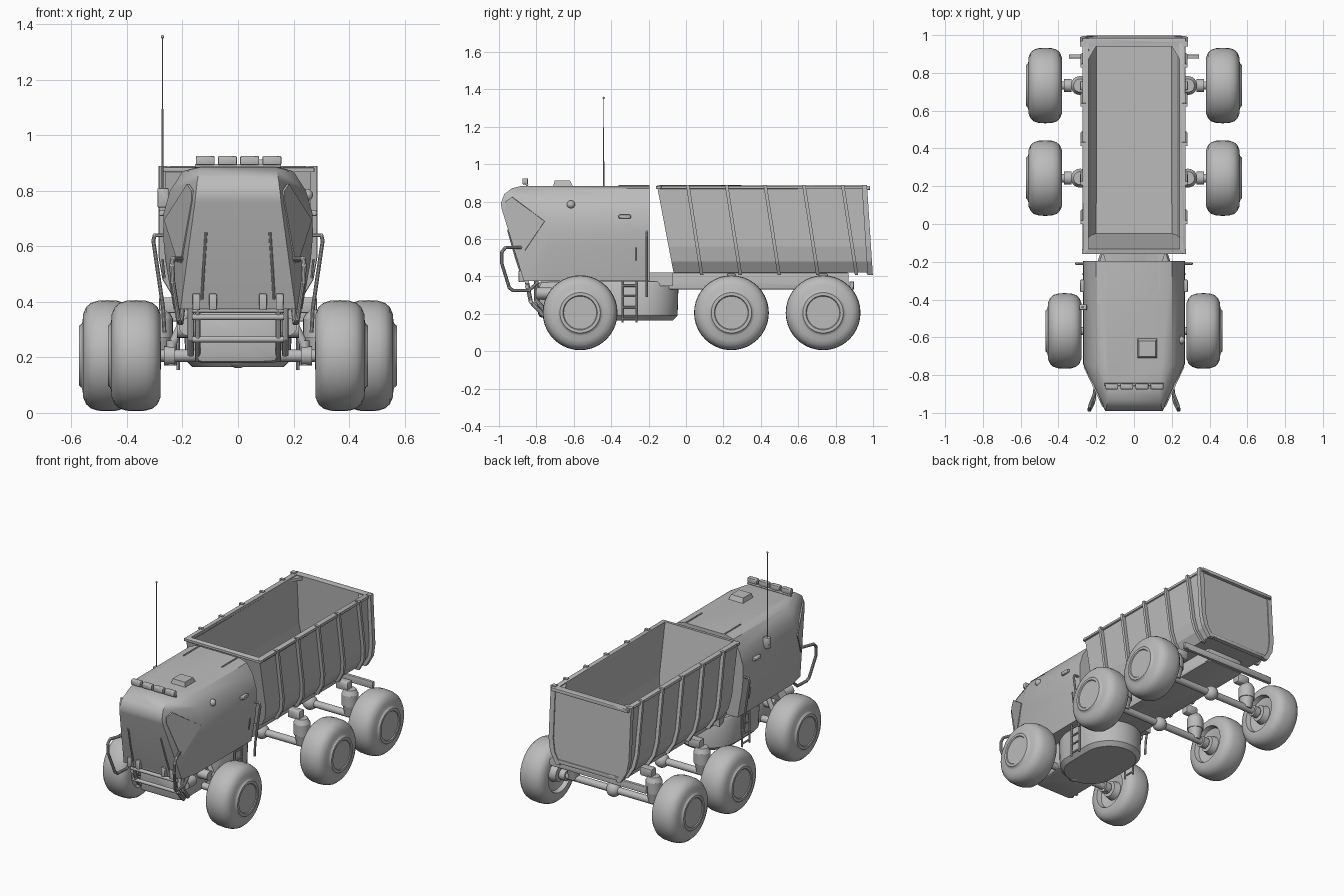
import bpy, bmesh, math
from mathutils import Vector

cube = bpy.data.objects.get("Cube")
if cube:
    bpy.data.objects.remove(cube)

grey = bpy.data.materials.new("body_grey")
grey.use_nodes = True
grey.diffuse_color = (0.5, 0.5, 0.5, 1)
grey.node_tree.nodes["Principled BSDF"].inputs["Base Color"].default_value = (0.5, 0.5, 0.5, 1)


def finish(name, bm, smooth=True):
    bmesh.ops.remove_doubles(bm, verts=bm.verts, dist=0.0002)
    bmesh.ops.recalc_face_normals(bm, faces=bm.faces)
    me = bpy.data.meshes.new(name)
    bm.to_mesh(me)
    bm.free()
    me.materials.append(grey)
    ob = bpy.data.objects.new(name, me)
    bpy.context.collection.objects.link(ob)
    if smooth:
        bpy.ops.object.select_all(action='DESELECT')
        ob.select_set(True)
        bpy.context.view_layer.objects.active = ob
        bpy.ops.object.shade_smooth_by_angle(angle=math.radians(35))
    return ob


def add_hull(bm, pts):
    vs = [bm.verts.new(p) for p in pts]
    res = bmesh.ops.convex_hull(bm, input=vs)
    loose = [v for v in res["geom_interior"] if isinstance(v, bmesh.types.BMVert)]
    bmesh.ops.delete(bm, geom=loose, context='VERTS')


def box(name, lo, hi, bevel=0.0):
    bm = bmesh.new()
    add_hull(bm, [(x, y, z) for x in (lo[0], hi[0]) for y in (lo[1], hi[1]) for z in (lo[2], hi[2])])
    if bevel:
        bmesh.ops.bevel(bm, geom=bm.edges[:], offset=bevel, segments=2, affect='EDGES', profile=0.5)
    return finish(name, bm)


def add_rod(bm, a, b, r1, r2=None, sides=16):
    a, b = Vector(a), Vector(b)
    d = b - a
    m = d.to_track_quat('Z', 'Y').to_matrix().to_4x4()
    m.translation = (a + b) / 2
    bmesh.ops.create_cone(bm, cap_ends=True, segments=sides, radius1=r1,
                          radius2=r1 if r2 is None else r2, depth=d.length, matrix=m)


def rod(name, a, b, r1, r2=None, sides=16):
    bm = bmesh.new()
    add_rod(bm, a, b, r1, r2, sides)
    return finish(name, bm)


def ball(name, at, r):
    bm = bmesh.new()
    bmesh.ops.create_uvsphere(bm, u_segments=20, v_segments=12, radius=r)
    bmesh.ops.translate(bm, verts=bm.verts, vec=at)
    return finish(name, bm)


def pipe(name, pts, r):
    """Bent tube with round joints."""
    bm = bmesh.new()
    for a, b in zip(pts, pts[1:]):
        add_rod(bm, a, b, r, sides=10)
    for p in pts[1:-1]:
        res = bmesh.ops.create_uvsphere(bm, u_segments=10, v_segments=6, radius=r)
        bmesh.ops.translate(bm, verts=res["verts"], vec=p)
    return finish(name, bm)


def spun(name, profile, at, side):
    """Revolve (radius, offset) points round the x axis."""
    bm = bmesh.new()
    vs = [bm.verts.new((o * side, r, 0)) for r, o in profile]
    es = [bm.edges.new(p) for p in zip(vs, vs[1:])]
    bmesh.ops.spin(bm, geom=vs + es, cent=(0, 0, 0), axis=(1, 0, 0),
                   angle=math.tau, steps=40, use_duplicate=False)
    bmesh.ops.translate(bm, verts=bm.verts, vec=at)
    return finish(name, bm)


# Wheels: fat tyre, raised hub ring, dished back
WHEEL = [(0, .097), (.088, .097), (.092, .102), (.108, .102), (.114, .094), (.124, .09), (.15, .088),
         (.175, .077), (.19, .06), (.198, .035), (.2, 0), (.198, -.035), (.19, -.06), (.175, -.077),
         (.15, -.088), (.12, -.088), (.112, -.06), (.06, -.05), (.05, -.09), (0, -.09)]
AXLE_Z = .206
AXLES = {"front": (-.566, .367), "middle": (.243, .47), "rear": (.733, .47)}
for name, (y, x) in AXLES.items():
    rod(name + "_axle", (-x, y, AXLE_Z), (x, y, AXLE_Z), .022)
    ball(name + "_differential", (0, y, AXLE_Z), .045)
    for s, side in ((1, "left"), (-1, "right")):
        tag = f"{name}_{side}_"
        spun(tag + "wheel", WHEEL, (s * x, y, AXLE_Z), s)
        rod(tag + "axle_collar", (s * (x - .14), y, AXLE_Z), (s * (x - .1), y, AXLE_Z), .035)
        if name == "front":
            rod(tag + "damper", (s * .24, y, .17), (s * .24, y, .26), .018)
            rod(tag + "strut", (s * .24, y, .24), (s * .18, y, .37), .015)
        else:
            # Air spring with its mounting bracket
            sx = s * .285
            rod(tag + "spring_foot", (sx, y, .2), (sx, y, .27), .03, .045, 20)
            rod(tag + "air_spring", (sx, y, .27), (sx, y, .34), .05, sides=24)
            rod(tag + "spring_cap", (sx, y, .34), (sx, y, .37), .05, .035, 20)
            box(tag + "spring_bracket", (min(sx, s * .2), y - .025, .36), (max(sx, s * .2), y + .025, .415), .006)

# Cab: hull of a repeated body section and a raked nose
SECTION = [(.15, .885), (.2, .87), (.245, .8), (.268, .72), (.27, .64), (.262, .55), (.232, .375)]
NOSE = [(.135, -.875, .885), (.14, -.93, .872), (.146, -.972, .84), (.152, -.99, .79),
        (.155, -.985, .76), (.207, -.867, .375)]
bm = bmesh.new()
add_hull(bm, [(s * x, y, z) for s in (1, -1) for x, z in SECTION for y in (-.195, -.74)] +
         [(s * x, y, z) for s in (1, -1) for x, y, z in NOSE])
finish("cab", bm)

# Nose hooks, roof hatch and lamps
for x in (-.15, -.09, .09, .15):
    box("nose_hook", (x - .014, -.895, .37), (x + .014, -.85, .43), .004)
for x in (-.118, -.038, .042, .122):
    box("roof_lamp", (x - .034, -.875, .893), (x + .034, -.845, .925), .004)
rod("roof_lamp_bar", (-.155, -.85, .89), (.155, -.85, .89), .007)
bm = bmesh.new()
add_hull(bm, [(x, y, .883) for x in (.018, .122) for y in (-.71, -.605)] +
         [(x, y, .913) for x in (.026, .114) for y in (-.702, -.62)])
finish("roof_hatch", bm)

# Antenna on the right side
box("antenna_box", (-.29, -.455, .74), (-.25, -.425, .81), .004)
rod("antenna", (-.272, -.44, .8), (-.272, -.44, 1.355), .0035, .002, 8)
ball("antenna_tip", (-.272, -.44, 1.355), .006)
ball("side_lamp", (.248, -.615, .785), .022)

# Cab side details, mirrored
WINDOW = [(-.93, .825), (-.965, .8), (-.965, .765), (-.88, .54), (-.86, .54), (-.755, .695)]
for s, side in ((1, "left"), (-1, "right")):
    bm = bmesh.new()
    slope = (.27 - .152) / .25
    add_hull(bm, [(s * (.152 + (y + .99) * slope + d), y - d * .4, z)
                  for y, z in WINDOW for d in (-.004, .004)])
    finish(side + "_window", bm)
    pipe(side + "_wiper", [(s * .115, -.952, .65), (s * .125, -.91, .5), (s * .13, -.88, .41)], .005)
    pipe(side + "_nose_guard", [(s * .2, -.875, .555), (s * .235, -.965, .555), (s * .238, -.985, .53),
                                (s * .235, -.985, .47), (s * .215, -.945, .34), (s * .21, -.925, .325),
                                (s * .205, -.84, .325), (s * .2, -.79, .37)], .009)
    pipe(side + "_grab_rail", [(s * .265, -.21, .64), (s * .3, -.21, .64), (s * .305, -.21, .62),
                               (s * .27, -.21, .38), (s * .265, -.21, .29)], .007)
    hx = sorted((s * .262, s * .285))
    box(side + "_door_handle", (hx[0], -.36, .71), (hx[1], -.295, .73), .004)
    rod(side + "_door_pull", (s * .265, -.265, .485), (s * .272, -.265, .555), .004, sides=8)
    rx = sorted((s * .133, s * .141))
    box(side + "_roof_strip", (rx[0], -.36, .88), (rx[1], -.195, .89))
    # Ladder
    for y in (-.34, -.265):
        rod(side + "_ladder_post", (s * .215, y, .155), (s * .215, y, .38), .006, sides=8)
    for z in (.175, .235, .295, .35):
        rod(side + "_ladder_rung", (s * .215, -.34, z), (s * .215, -.265, z), .006, sides=8)
    rod(side + "_headlamp", (s * .18, -.8, .31), (s * .18, -.72, .31), .032)
    rod(side + "_engine_tube", (s * .15, -.6, .3), (s * .22, -.6, .3), .03)
    pipe(side + "_front_stay", [(s * .17, -.8, .375), (s * .17, -.8, .27), (s * .17, -.75, .21)], .012)

# Front bumper frame
for z, y in ((.37, -.85), (.345, -.85), (.265, -.83)):
    rod("bumper_rail", (-.165, y, z), (.165, y, z), .011)
for x in (-.145, .145):
    pipe("bumper_post", [(x, -.85, .37), (x, -.83, .265), (x, -.76, .19)], .011)
box("front_subframe", (-.15, -.79, .18), (.15, -.5, .375), .02)

# Tank under the cab, a rounded oblong tub
bm = bmesh.new()
for z, r in ((.165, .165), (.19, .19), (.355, .195), (.372, .185)):
    for i in range(48):
        a = math.tau * i / 48
        bm.verts.new((r * math.cos(a), (-.235 if math.sin(a) >= 0 else -.41) + r * math.sin(a), z))
bmesh.ops.convex_hull(bm, input=bm.verts[:])
finish("belly_tank", bm)

# Chassis and rear bumper
box("chassis", (-.13, -.5, .33), (.13, .87, .42), .006)
bm = bmesh.new()
add_hull(bm, [(s * x, y, z) for s in (1, -1) for x, y in ((.15, -.2), (.19, -.07)) for z in (.35, .42)])
finish("chassis_coupling", bm)
box("rear_bumper", (-.345, .875, .33), (.345, .897, .372), .004)

# Dump bin: raked ends, open top
BIN = [(.262, .885), (.262, .56), (.248, .48), (.212, .42)]
HALF = BIN + [(-x, z) for x, z in reversed(BIN)]


def front_y(z):
    return -.155 + (.885 - z) * .19


def rear_y(z):
    return .962 + (.885 - z) * .065


bm = bmesh.new()
ends = [[bm.verts.new((x, f(z), z)) for x, z in HALF] for f in (front_y, rear_y)]
for i in range(len(HALF) - 1):
    bm.faces.new((ends[0][i], ends[0][i + 1], ends[1][i + 1], ends[1][i]))
for ring in ends:
    bm.faces.new(ring)
bin_body = finish("dump_bin", bm, smooth=False)
shell = bin_body.modifiers.new("walls", 'SOLIDIFY')
shell.thickness = .022
shell.offset = -1
shell.use_even_offset = True


def rib(name, y_at, width, out, pts):
    """Strap following the bin section, standing proud of the wall."""
    bm = bmesh.new()
    for (xa, za), (xb, zb) in zip(pts, pts[1:]):
        add_hull(bm, [(math.copysign(abs(x) + d, x), y_at(z) + w, z)
                      for x, z in ((xa, za), (xb, zb)) for d in (-.008, out) for w in (-width, width)])
    finish(name, bm, smooth=False)


for s, side in ((1, "left"), (-1, "right")):
    pts = [(s * x, z) for x, z in [(.262, .89)] + BIN[1:] + [(.205, .408)]]
    for i in range(5):
        rib(f"{side}_bin_rib", lambda z: .01 + i * .207 + (.885 - z) * .155, .009, .022, pts)
    rib(f"{side}_tail_frame", lambda z: rear_y(z) - .008, .014, .024, pts)
    rx = sorted((s * .24, s * .272))
    box(side + "_bin_rim", (rx[0], -.155, .868), (rx[1], .96, .885), .003)
    # Gusset in the tail corner
    bm = bmesh.new()
    add_hull(bm, [(s * x, y, z) for x, y in ((.242, .95), (.242, .87), (.195, .95)) for z in (.86, .878)])
    finish(side + "_tail_gusset", bm, smooth=False)
box("bin_front_rim", (-.275, -.16, .868), (.275, -.132, .885), .003)
box("bin_tail_rim", (-.275, .955, .862), (.275, .985, .885), .004)
box("bin_tail_sill", (-.215, .965, .415), (.215, .997, .44), .004)
